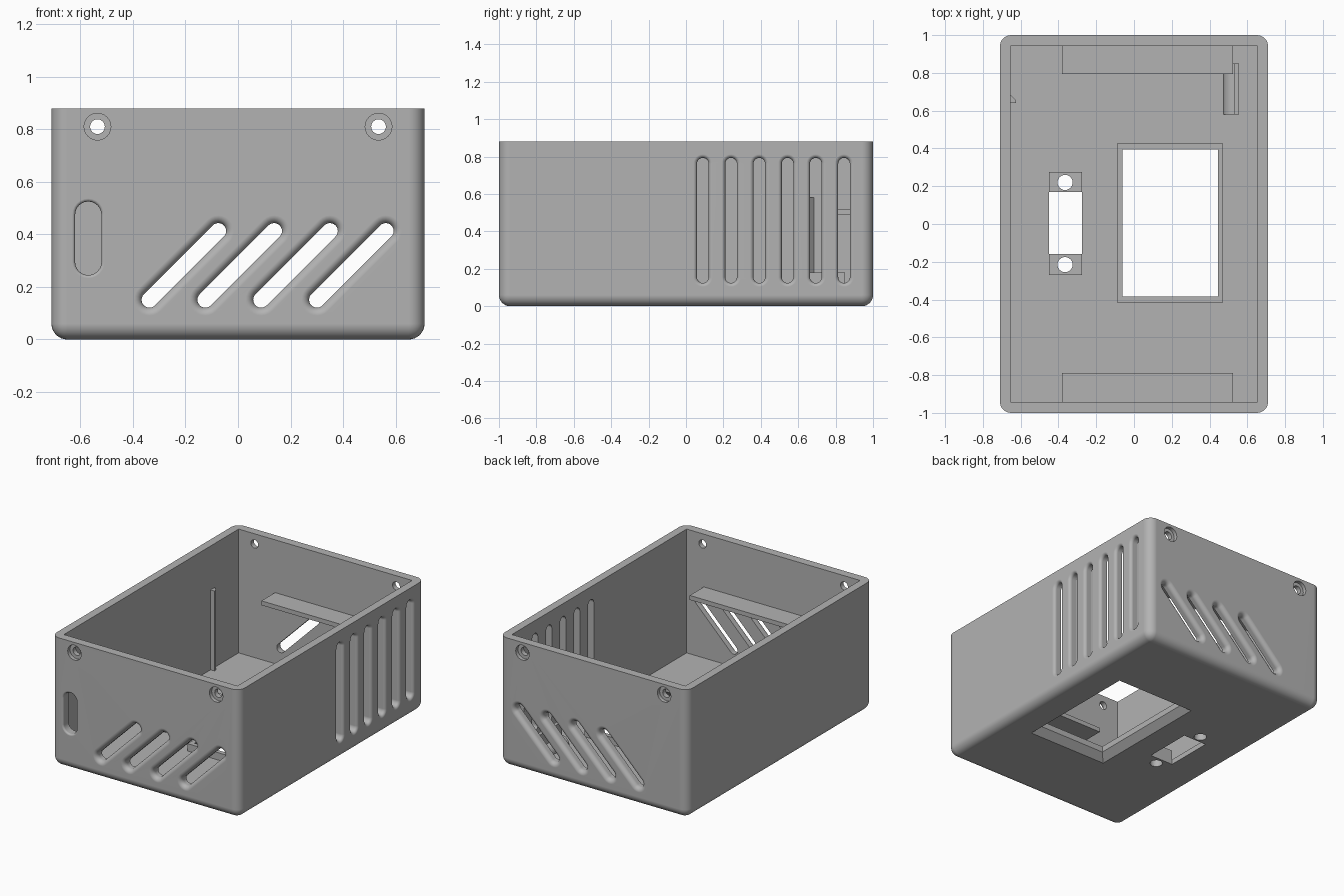
import bpy, bmesh, math

if "Cube" in bpy.data.objects:
    bpy.data.objects.remove(bpy.data.objects["Cube"])

W, D, H = 0.71, 1.0, 0.88          # half width, half depth, height
IX, IY, FLOOR = 0.655, 0.942, 0.035  # cavity half sizes and floor top

grey = bpy.data.materials.new("grey_plastic")
grey.diffuse_color = (0.45, 0.45, 0.45, 1)
grey.use_nodes = True
grey.node_tree.nodes["Principled BSDF"].inputs["Base Color"].default_value = grey.diffuse_color


def to_object(name, bm):
    bmesh.ops.remove_doubles(bm, verts=bm.verts, dist=1e-5)
    bmesh.ops.recalc_face_normals(bm, faces=bm.faces)
    me = bpy.data.meshes.new(name)
    bm.to_mesh(me)
    bm.free()
    me.materials.append(grey)
    ob = bpy.data.objects.new(name, me)
    bpy.context.collection.objects.link(ob)
    return ob


def loft(name, rings):
    """Closed solid through rings of equal point count."""
    bm = bmesh.new()
    loops = [[bm.verts.new(p) for p in ring] for ring in rings]
    n = len(loops[0])
    for a, b in zip(loops, loops[1:]):
        for i in range(n):
            j = (i + 1) % n
            bm.faces.new((a[i], a[j], b[j], b[i]))
    bm.faces.new(loops[0])
    bm.faces.new(loops[-1])
    return to_object(name, bm)


def rect(x0, x1, y0, y1, z):
    return [(x0, y0, z), (x1, y0, z), (x1, y1, z), (x0, y1, z)]


def box(name, x0, x1, y0, y1, z0, z1):
    return loft(name, [rect(x0, x1, y0, y1, z0), rect(x0, x1, y0, y1, z1)])


def stadium(a, b, r, n=12):
    """Outline around the segment a-b; a circle when a equals b."""
    ang = math.atan2(b[1] - a[1], b[0] - a[0])
    pts = []
    for c, start in ((b, ang - math.pi / 2), (a, ang + math.pi / 2)):
        last = n if a != b else n - 1
        for i in range(last + 1):
            t = start + math.pi * i / n
            pts.append((c[0] + r * math.cos(t), c[1] + r * math.sin(t)))
    return pts


def slot(place, a, b, r, profile):
    return loft("cutter", [[place(u, v, d) for u, v in stadium(a, b, r + off)]
                           for d, off in profile])


def fillet(R, n=6):
    """Depth/offset profile that rounds the outer rim of a hole."""
    arc = [math.pi / 2 * i / n for i in range(n + 1)]
    return ([(-0.02, R)] + [(R * (1 - math.cos(t)), R * (1 - math.sin(t))) for t in arc]
            + [(0.1, 0)])


def boolean(target, other, op):
    m = target.modifiers.new("bool", 'BOOLEAN')
    m.operation, m.solver, m.object = op, 'EXACT', other
    bpy.context.view_layer.objects.active = target
    bpy.ops.object.modifier_apply(modifier=m.name)
    bpy.data.objects.remove(other)


def smooth(ob):
    bpy.ops.object.select_all(action='DESELECT')
    ob.select_set(True)
    bpy.context.view_layer.objects.active = ob
    bpy.ops.object.shade_smooth_by_angle(angle=math.radians(30))


def front(u, v, d): return (u, -D + d, v)
def back(u, v, d): return (u, D - d, v)
def right(u, v, d): return (W - d, u, v)
def below(u, v, d): return (u, v, d)


# Case shell: rounded sides and bottom, open top
bm = bmesh.new()
bmesh.ops.create_cube(bm, size=1)
for v in bm.verts:
    v.co = (v.co.x * 2 * W, v.co.y * 2 * D, (v.co.z + 0.5) * H)
edges = [e for e in bm.edges if min(v.co.z for v in e.verts) < 0.01]
bmesh.ops.bevel(bm, geom=edges, offset=0.06, segments=8, profile=0.5, affect='EDGES')
case = to_object("case", bm)
boolean(case, box("cavity", -IX, IX, -IY, IY, FLOOR, H + 0.1), 'DIFFERENCE')

# Raised display frame and connector bosses on the floor
boolean(case, box("frame", -0.09, 0.47, -0.415, 0.425, 0.01, 0.085), 'UNION')
for y0, y1 in ((0.17, 0.275), (-0.27, -0.16)):
    boolean(case, box("boss", -0.45, -0.275, y0, y1, 0.01, 0.1), 'UNION')

# Display window with a chamfer underneath, connector opening, screw holes
window = loft("cutter", [rect(0.1925 - hx, 0.1925 + hx, 0.005 - hy, 0.005 + hy, z)
                         for hx, hy, z in ((0.3075, 0.445, -0.01), (0.2525, 0.39, 0.045),
                                           (0.2525, 0.39, 0.2))])
cutters = [window, box("cutter", -0.45, -0.275, -0.16, 0.17, -0.05, 0.2)]
for y in (-0.215, 0.22):
    cutters.append(slot(below, (-0.365, y), (-0.365, y), 0.04, [(-0.05, 0), (0.2, 0)]))

# Diagonal vents and counterbored lid holes on front and back
for wall in (front, back):
    for i in range(4):
        x = -0.337 + 0.2125 * i
        cutters.append(slot(wall, (x, 0.151), (x + 0.262, 0.413), 0.03, fillet(0.03)))
    for x in (-0.535, 0.535):
        cutters.append(slot(wall, (x, 0.81), (x, 0.81), 0.028,
                            [(-0.02, 0.023), (0.025, 0.023), (0.025, 0), (0.1, 0)]))

# Cable opening on the front
cutters.append(slot(front, (-0.57, 0.295), (-0.57, 0.475), 0.05, fillet(0.012)))

# Upright vents on the right side
for i in range(6):
    y = 0.09 + 0.151 * i
    cutters.append(slot(right, (y, 0.155), (y, 0.762), 0.031, fillet(0.02)))

for c in cutters:
    boolean(case, c, 'DIFFERENCE')
smooth(case)
wn = case.modifiers.new("weighted_normals", 'WEIGHTED_NORMAL')
wn.keep_sharp = True

# Inner shelves at both ends
box("back_shelf", -0.38, 0.525, 0.795, 0.96, 0.49, 0.52)
box("front_shelf", -0.38, 0.525, -0.96, -0.79, 0.49, 0.52)

# Small upright rib on the left wall
rib = [(-0.67, 0.64), (-0.625, 0.64), (-0.625, 0.655), (-0.655, 0.685), (-0.67, 0.685)]
loft("wall_rib", [[(x, y, z) for x, y in rib] for z in (0.02, 0.58)])

# Floor clip with a concave foot
foot = [(0.475, 0.02), (0.555, 0.02), (0.555, 0.18), (0.53, 0.18), (0.53, 0.09)]
for i in range(1, 9):
    t = math.pi / 2 * i / 8
    foot.append((0.475 + 0.055 * (1 - math.sin(t)), 0.09 - 0.055 * (1 - math.cos(t))))
foot_clip = loft("floor_clip", [[(x, y, z) for x, z in foot] for y in (0.58, 0.85)])
smooth(foot_clip)
